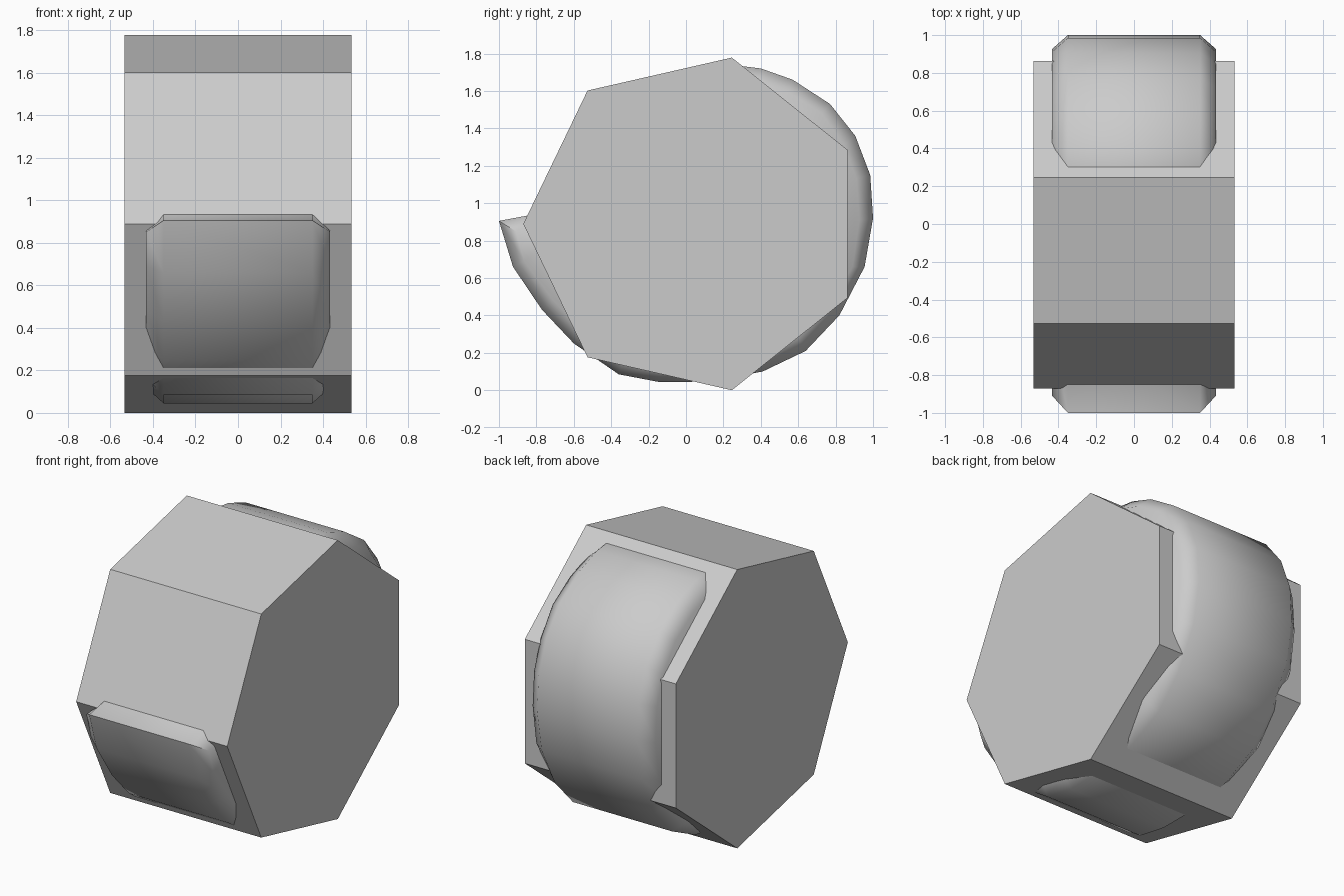
import bpy, bmesh, math

if "Cube" in bpy.data.objects:
    bpy.data.objects.remove(bpy.data.objects["Cube"])

def loft(name, rings, smooth=False):
    """Join closed yz rings given as (x, points) into a capped solid."""
    bm = bmesh.new()
    loops = [[bm.verts.new((x, y, z)) for y, z in pts] for x, pts in rings]
    n = len(loops[0])
    for a, b in zip(loops, loops[1:]):
        for i in range(n):
            j = (i + 1) % n
            bm.faces.new((a[i], a[j], b[j], b[i]))
    bm.faces.new(loops[0][::-1])
    bm.faces.new(loops[-1])
    bmesh.ops.recalc_face_normals(bm, faces=bm.faces)
    mesh = bpy.data.meshes.new(name)
    bm.to_mesh(mesh)
    bm.free()
    obj = bpy.data.objects.new(name, mesh)
    bpy.context.collection.objects.link(obj)
    if smooth:
        bpy.ops.object.select_all(action='DESELECT')
        obj.select_set(True)
        bpy.context.view_layer.objects.active = obj
        bpy.ops.object.shade_smooth_by_angle(angle=math.radians(60))
    return obj

# Seven-sided block with one corner pointing to the front
R = 0.912
hepta = [(0.042 + R * math.cos(math.pi + i * math.tau / 7),
          0.889 + R * math.sin(math.pi + i * math.tau / 7)) for i in range(7)]
loft("hub_block", [(-0.533, hepta), (0.533, hepta)])

# Rounded band bulging through the block: outer outline and inset side outline
outer = [(-1.0, 0.905), (-0.925, 0.66), (-0.77, 0.43), (-0.6, 0.25), (-0.36, 0.085),
         (-0.15, 0.045), (0.03, 0.045), (0.2, 0.06), (0.41, 0.1), (0.64, 0.21),
         (0.82, 0.4), (0.955, 0.66), (1.0, 0.92), (0.985, 1.15), (0.905, 1.36),
         (0.77, 1.53), (0.57, 1.66), (0.4, 1.72), (0.28, 1.735), (0.1, 1.7),
         (-0.3, 1.45), (-0.6, 0.98)]
inner = [(-0.91, 0.85), (-0.865, 0.69), (-0.71, 0.48), (-0.555, 0.32), (-0.33, 0.165),
         (-0.14, 0.12), (0.03, 0.12), (0.19, 0.135), (0.39, 0.175), (0.6, 0.28),
         (0.76, 0.45), (0.89, 0.66), (0.927, 0.91), (0.912, 1.13), (0.845, 1.31),
         (0.725, 1.48), (0.55, 1.59), (0.39, 1.645), (0.27, 1.655), (0.12, 1.62),
         (-0.25, 1.38), (-0.6, 0.88)]
loft("rounded_band", [(-0.433, inner), (-0.35, outer), (0.35, outer), (0.433, inner)], smooth=True)
